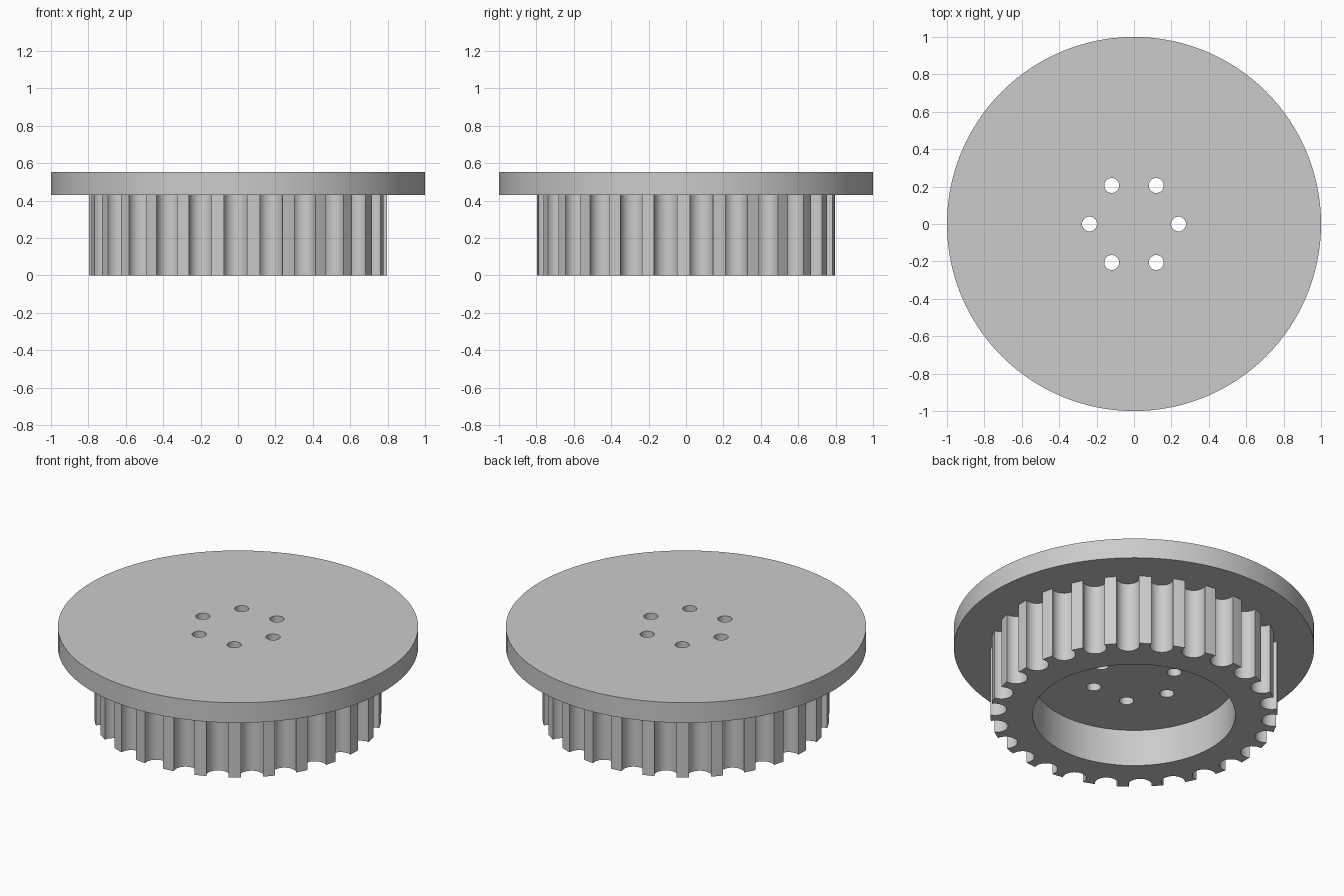
import bpy, bmesh
from math import sin, cos, acos, tau, radians

cube = bpy.data.objects.get("Cube")
if cube:
    bpy.data.objects.remove(cube, do_unlink=True)

TEETH = 26
HUB_R = 0.797
GROOVE_R = 0.065        # radius of the round tooth gap
GROOVE_C = 0.775        # distance of the gap centre from the axis
PLATE_Z, TOP_Z = 0.43, 0.553

grey = bpy.data.materials.new("plain grey")
grey.use_nodes = True
colour = (0.6, 0.6, 0.6, 1)
grey.diffuse_color = colour
grey.node_tree.nodes["Principled BSDF"].inputs["Base Color"].default_value = colour


def circle(r, n, cx=0, cy=0):
    return [(cx + r * cos(tau * i / n), cy + r * sin(tau * i / n)) for i in range(n)]


def prism(name, outlines, z0, z1):
    """Extrude closed outlines from z0 to z1 as one object."""
    bm = bmesh.new()
    for pts in outlines:
        face = bm.faces.new([bm.verts.new((x, y, z0)) for x, y in pts])
        grown = bmesh.ops.extrude_face_region(bm, geom=[face])["geom"]
        moved = [v for v in grown if isinstance(v, bmesh.types.BMVert)]
        bmesh.ops.translate(bm, verts=moved, vec=(0, 0, z1 - z0))
    bmesh.ops.recalc_face_normals(bm, faces=bm.faces)
    mesh = bpy.data.meshes.new(name)
    bm.to_mesh(mesh)
    bm.free()
    mesh.materials.append(grey)
    obj = bpy.data.objects.new(name, mesh)
    bpy.context.collection.objects.link(obj)
    return obj


def combine(target, tool, operation):
    """Apply a boolean and remove the tool."""
    mod = target.modifiers.new(operation.lower(), "BOOLEAN")
    mod.operation, mod.object, mod.solver = operation, tool, "EXACT"
    bpy.context.view_layer.objects.active = target
    bpy.ops.object.modifier_apply(modifier=mod.name)
    bpy.data.objects.remove(tool, do_unlink=True)


def toothed_outline(steps=16, land_steps=3):
    """Rim outline with a round gap between each pair of teeth."""
    # angle of the gap's corner, seen from the gap centre and from the axis
    span = acos((HUB_R**2 - GROOVE_C**2 - GROOVE_R**2) / (2 * GROOVE_C * GROOVE_R))
    half = acos((HUB_R**2 + GROOVE_C**2 - GROOVE_R**2) / (2 * HUB_R * GROOVE_C))
    pitch = tau / TEETH
    pts = []
    for k in range(TEETH):
        a = radians(6) + k * pitch
        # inward arc of the gap
        for i in range(steps + 1):
            b = a - span - (tau - 2 * span) * i / steps
            pts.append((GROOVE_C * cos(a) + GROOVE_R * cos(b),
                        GROOVE_C * sin(a) + GROOVE_R * sin(b)))
        # land on the tooth tip
        for i in range(1, land_steps):
            c = a + half + (pitch - 2 * half) * i / land_steps
            pts.append((HUB_R * cos(c), HUB_R * sin(c)))
    return pts


# Flange plate joined to the toothed hub
pulley = prism("flanged_pulley", [circle(1, 128)], PLATE_Z, TOP_Z)
hub = prism("toothed_hub", [toothed_outline()], 0, PLATE_Z + 0.05)
combine(pulley, hub, "UNION")

# Open recess underneath
recess = prism("recess_cutter", [circle(0.562, 96)], -0.1, 0.225)
combine(pulley, recess, "DIFFERENCE")

# Ring of six bolt holes
holes = prism("bolt_hole_cutter",
              [circle(0.04, 32, x, y) for x, y in circle(0.238, 6)], -0.1, 0.7)
combine(pulley, holes, "DIFFERENCE")

# Smooth round walls, crisp rims
bpy.ops.object.select_all(action="DESELECT")
pulley.select_set(True)
bpy.context.view_layer.objects.active = pulley
bpy.ops.object.shade_smooth_by_angle(angle=radians(25))
